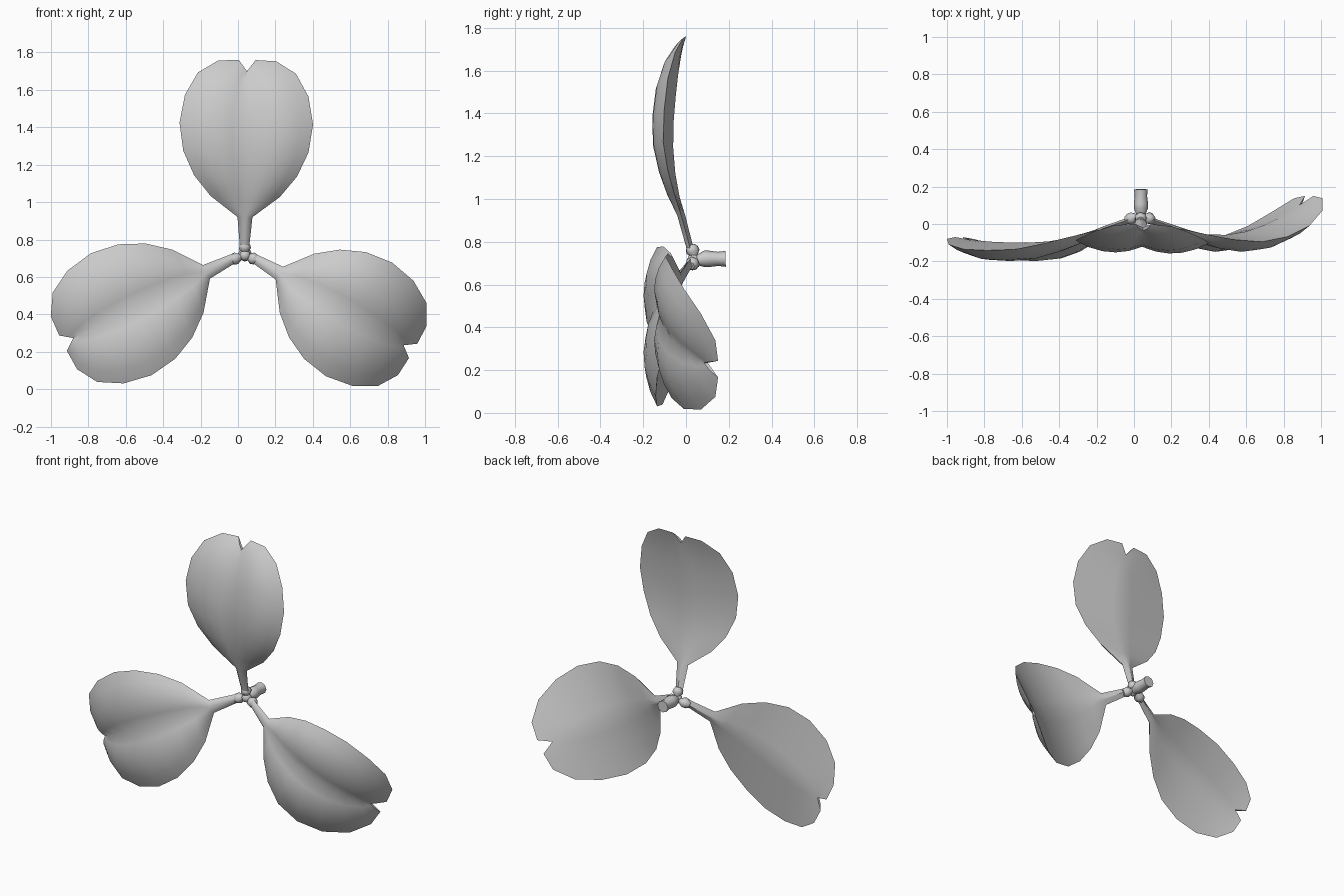
import bpy, bmesh, math
from mathutils import Vector

if "Cube" in bpy.data.objects:
    bpy.data.objects.remove(bpy.data.objects["Cube"])

grey = bpy.data.materials.new("leaf_grey")
grey.diffuse_color = (0.6, 0.6, 0.6, 1)
grey.use_nodes = True
grey.node_tree.nodes["Principled BSDF"].inputs["Base Color"].default_value = grey.diffuse_color


def finish(bm, name, angle):
    me = bpy.data.meshes.new(name)
    bm.to_mesh(me)
    bm.free()
    ob = bpy.data.objects.new(name, me)
    bpy.context.collection.objects.link(ob)
    me.materials.append(grey)
    bpy.ops.object.select_all(action='DESELECT')
    ob.select_set(True)
    bpy.context.view_layer.objects.active = ob
    bpy.ops.object.shade_smooth_by_angle(angle=math.radians(angle))
    return ob


def tube(name, points, radii, sides=8):
    """Capped round tube through points lying nearly on one line."""
    pts = [Vector(p) for p in points]
    axis = (pts[-1] - pts[0]).normalized()
    side = axis.orthogonal().normalized()
    up = axis.cross(side)
    bm = bmesh.new()
    rings = []
    for p, r in zip(pts, radii):
        rings.append([bm.verts.new(p + r * (side * math.cos(k * math.tau / sides)
                                            + up * math.sin(k * math.tau / sides)))
                      for k in range(sides)])
    for a, b in zip(rings, rings[1:]):
        for k in range(sides):
            n = (k + 1) % sides
            bm.faces.new((a[k], a[n], b[n], b[k]))
    bm.faces.new(rings[0][::-1])
    bm.faces.new(rings[-1])
    bmesh.ops.recalc_face_normals(bm, faces=bm.faces)
    return finish(bm, name, 45)


# Leaf rows from neck to tip.
# Rim: across, along, depth.  Midrib: along, front depth, back depth.
RIM = [(.025, 0, .022), (.04, .16, -.02), (.185, .27, -.052), (.275, .38, -.08),
       (.335, .51, -.1), (.357, .66, -.095), (.33, .81, -.078), (.262, .93, -.045),
       (.155, .995, -.01), (.045, 1.0, 0)]
RIB = [(0, .005, .038), (.16, -.04, -.003), (.25, -.07, -.03), (.36, -.098, -.05),
       (.48, -.118, -.06), (.6, -.122, -.058), (.72, -.112, -.048), (.82, -.09, -.037),
       (.90, -.058, -.025), (.94, -.035, -.018)]
COLS = 5


def leaf(name, base, direction, bend, roll=0, scale=1):
    ax = Vector((direction[0], 0, direction[1])).normalized()
    across = Vector((ax.z, 0, -ax.x))
    bm = bmesh.new()

    def vert(u, v, y):
        p = Vector(base) + (ax * v + across * u) * scale
        p.y = y + bend(v) + roll * u
        return bm.verts.new(p)

    def sheet(s, back):
        """One half of the leaf: puffed in front, flat behind."""
        grid = []
        for rib, rim in zip(RIB, RIM):
            start = (0, rib[0], rib[2 if back else 1])
            puff = 0 if back else .045 * rim[0] / .355
            row = []
            for k in range(COLS + 1):
                t = k / COLS
                u, v, y = (a + (b - a) * t for a, b in zip(start, rim))
                row.append(vert(s * u, v, y - puff * 4 * t * (1 - t)))
            grid.append(row)
        for a, b in zip(grid, grid[1:]):
            for k in range(COLS):
                f = (a[k], a[k + 1], b[k + 1], b[k])
                bm.faces.new(f if (s > 0) != back else f[::-1])
        return grid[-1]

    for s in (-1, 1):
        a, b = sheet(s, False), sheet(s, True)
        for k in range(COLS):            # close the lobe's tip
            f = (a[k], a[k + 1], b[k + 1], b[k])
            bm.faces.new(f if s > 0 else f[::-1])
    bmesh.ops.remove_doubles(bm, verts=bm.verts, dist=.0003)
    finish(bm, name, 40)

    # knuckle between neck and hub
    hub = Vector((.038, .045, .715))
    end = Vector(base) + Vector((0, .022, 0)) + ax * .025
    tube(name + "_knuckle", [hub.lerp(end, t) for t in (0, .3, .55, .8, 1)],
         [.016, .018, .033, .03, .018], 7)


leaf("top_leaf", (.035, 0, .76), (.014, 1), lambda v: 0, roll=-.02)
leaf("left_leaf", (-.022, 0, .70), (-.895, -.445), lambda v: -.07 * v, scale=1.02)
leaf("right_leaf", (.085, 0, .70), (.868, -.505), lambda v: .19 * v ** 3 - .04 * v, scale=.985)

# Stalk stub pointing backwards
tube("stalk", [(.037, .02, .715), (.037, .05, .715), (.037, .085, .72),
               (.037, .11, .72), (.037, .15, .72), (.037, .185, .72)],
     [.02, .024, .038, .038, .033, .037])

# Small hub ball joining the leaves
bm = bmesh.new()
bmesh.ops.create_icosphere(bm, subdivisions=2, radius=.03)
bmesh.ops.translate(bm, verts=bm.verts, vec=(.037, .035, .715))
finish(bm, "hub", 45)
